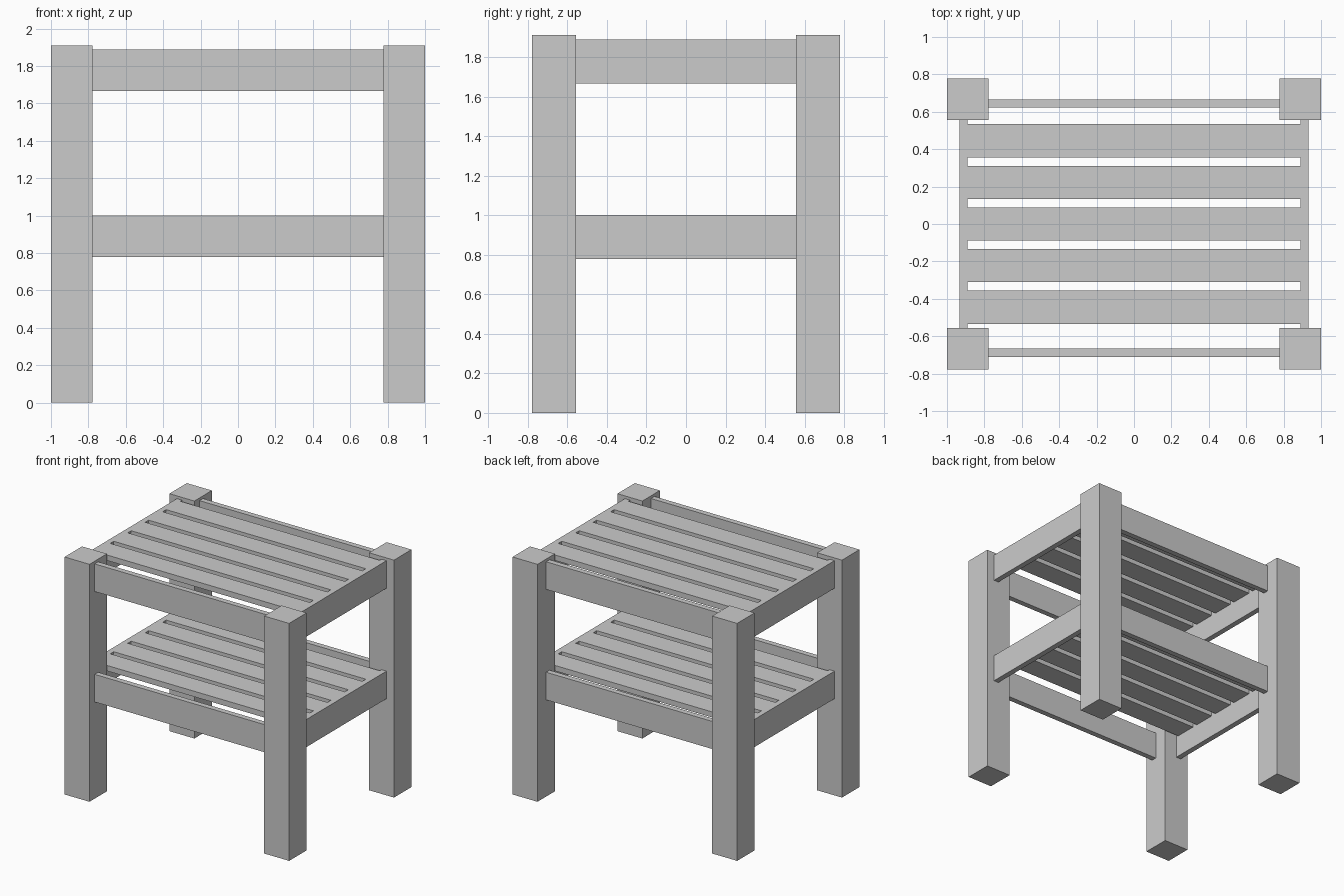
import bpy
import bmesh
from mathutils import Vector

if "Cube" in bpy.data.objects:
    bpy.data.objects.remove(bpy.data.objects["Cube"])

U = 2 / 45  # board thickness; every dimension is a multiple of it


def box(name, lo, hi):
    """Axis-aligned board between two corners given in board units."""
    lo, hi = Vector(lo) * U, Vector(hi) * U
    bm = bmesh.new()
    bmesh.ops.create_cube(bm, size=1)
    bmesh.ops.scale(bm, vec=hi - lo, verts=bm.verts)
    mesh = bpy.data.meshes.new(name)
    bm.to_mesh(mesh)
    bm.free()
    obj = bpy.data.objects.new(name, mesh)
    obj.location = (lo + hi) / 2
    bpy.context.collection.objects.link(obj)
    return obj


# Four square legs
for side, x in (("left", -20), ("right", 20)):
    for end, y in (("front", -15), ("back", 15)):
        box(f"{end}_{side}_leg", (x - 2.5, y - 2.5, 0), (x + 2.5, y + 2.5, 43))

# Two identical shelves: rails around the frame, slats flush with rail tops
for level, top in (("lower", 22.5), ("upper", 42.5)):
    bottom = top - 5
    # Long rails
    box(f"{level}_front_rail", (-17.5, -16, bottom), (17.5, -15, top))
    box(f"{level}_back_rail", (-17.5, 14, bottom), (17.5, 15, top))
    # Side rails
    box(f"{level}_left_rail", (-21, -12.5, bottom), (-20, 12.5, top))
    box(f"{level}_right_rail", (20, -12.5, bottom), (21, 12.5, top))
    # Slats
    for i in range(5):
        y = (i - 2) * 5
        box(f"{level}_slat_{i + 1}", (-20, y - 2, top - 1), (20, y + 2, top))
